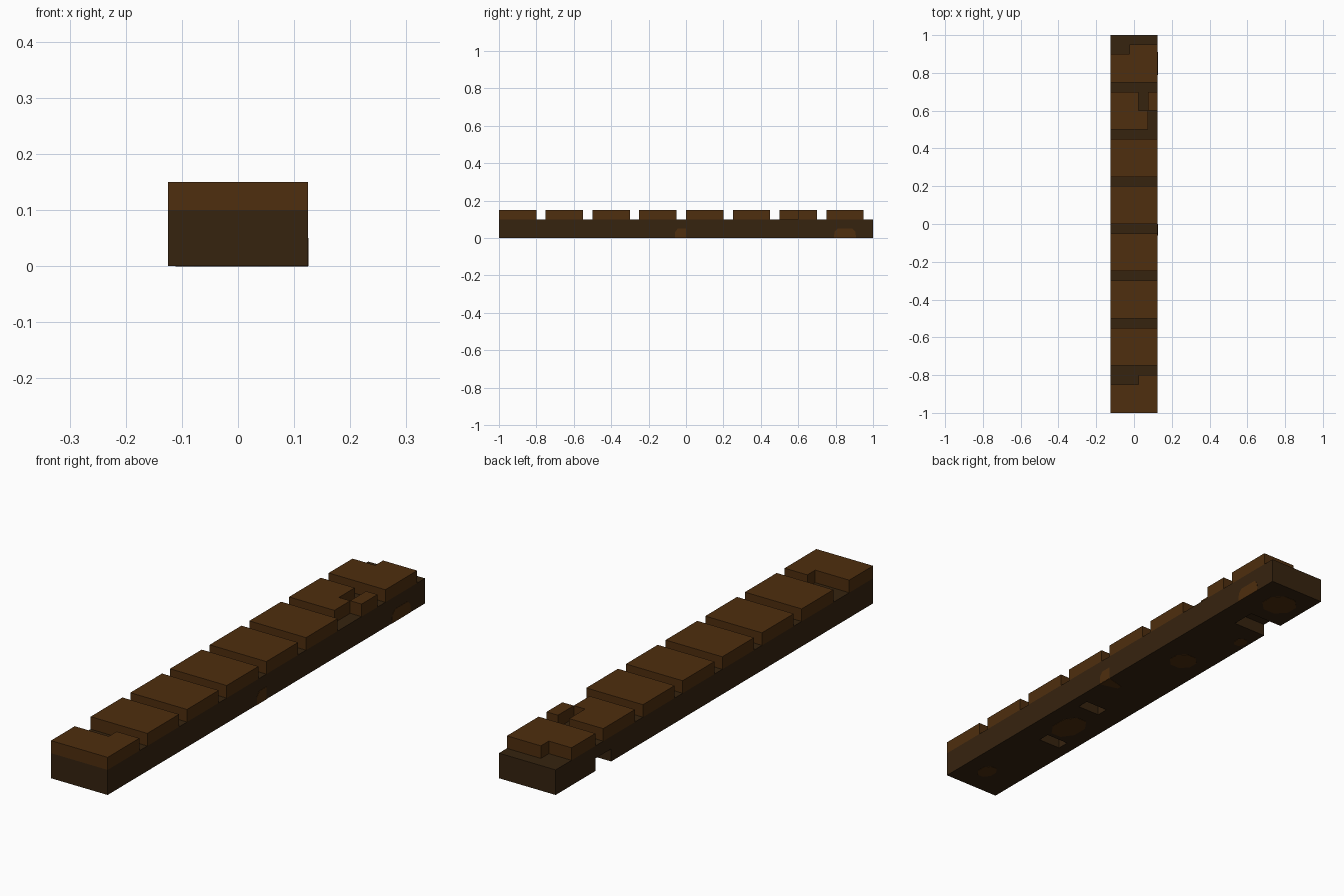
import bpy, bmesh, math
from mathutils import Vector

cube = bpy.data.objects.get("Cube")
if cube:
    bpy.data.objects.remove(cube, do_unlink=True)


def material(name, rgb):
    m = bpy.data.materials.new(name)
    m.use_nodes = True
    m.diffuse_color = (*rgb, 1)
    m.node_tree.nodes["Principled BSDF"].inputs["Base Color"].default_value = (*rgb, 1)
    return m


DARK = material("dark wood", (0.0369, 0.0168, 0.0048))
BROWN = material("brown wood", (0.0762, 0.0273, 0.0044))


def prism(name, outline, low, high, mat, sideways=False):
    """Extrude an outline: (x, y) along z, or (y, z) along x when sideways."""
    bm = bmesh.new()
    place = (lambda a, b: (low, a, b)) if sideways else (lambda a, b: (a, b, low))
    face = bm.faces.new([bm.verts.new(place(a, b)) for a, b in outline])
    ext = bmesh.ops.extrude_face_region(bm, geom=[face])
    verts = [g for g in ext["geom"] if isinstance(g, bmesh.types.BMVert)]
    step = Vector((high - low, 0, 0)) if sideways else Vector((0, 0, high - low))
    bmesh.ops.translate(bm, verts=verts, vec=step)
    bmesh.ops.recalc_face_normals(bm, faces=bm.faces)
    mesh = bpy.data.meshes.new(name)
    bm.to_mesh(mesh)
    bm.free()
    mesh.materials.append(mat)
    obj = bpy.data.objects.new(name, mesh)
    bpy.context.collection.objects.link(obj)
    return obj


def rect(x0, x1, y0, y1):
    return [(x0, y0), (x1, y0), (x1, y1), (x0, y1)]


W = 0.125          # half width of the beam
BASE, TOP = 0.1, 0.15

# Beam, with an edge notch and two pits cut into the underside
beam = prism("beam", rect(-W, W, -1, 1), 0, BASE, DARK)
cuts = [(-0.2, 0.025, 0.65, 0.75), (-0.075, 0.025, -0.55, -0.5), (-0.025, 0.075, -0.25, -0.2)]
for cut in cuts:
    cutter = prism("cutter", rect(*cut), -0.05, 0.05, DARK)
    cutter.hide_render = True
    mod = beam.modifiers.new("cut", "BOOLEAN")
    mod.operation = "DIFFERENCE"
    mod.solver = "EXACT"
    mod.object = cutter
    bpy.context.view_layer.objects.active = beam
    bpy.ops.object.modifier_apply(modifier=mod.name)
    bpy.data.objects.remove(cutter, do_unlink=True)

# Raised planks; three have broken corners
broken = {
    0: [(-W, -1), (W, -1), (W, -0.8), (0.025, -0.8), (0.025, -0.85), (-W, -0.85)],
    6: [(-W, 0.5), (0.075, 0.5), (0.075, 0.6), (0.025, 0.6), (0.025, 0.7), (-W, 0.7)],
    7: [(-W, 0.75), (W, 0.75), (W, 0.95), (-0.025, 0.95), (-0.025, 0.9), (-W, 0.9)],
}
for i in range(8):
    y = -1 + 0.25 * i
    prism(f"plank_{i + 1}", broken.get(i, rect(-W, W, y, y + 0.2)), BASE, TOP, BROWN)
prism("plank_chip", rect(0.075, W, 0.6, 0.7), BASE, TOP, BROWN)


# Worn brown patches on the underside
def blob(cx, cy, rx, ry, n=8):
    return [(cx + rx * math.cos((k + 0.5) * math.tau / n),
             cy + ry * math.sin((k + 0.5) * math.tau / n)) for k in range(n)]


patches = [(0.023, -0.875, 0.035, 0.045), (0.0, -0.4, 0.06, 0.085),
           (-0.01, 0.29, 0.055, 0.055), (-0.015, 0.875, 0.07, 0.07),
           (-0.088, 0.55, 0.025, 0.03)]
for i, p in enumerate(patches):
    prism(f"under_patch_{i + 1}", blob(*p), -0.001, 0.002, BROWN)
prism("under_edge_patch", [(W, -0.06), (W, 0), (0.05, -0.02), (0.05, -0.04)], -0.001, 0.002, BROWN)

# Worn patches low on the left side
prism("side_patch_1", [(-0.06, 0), (0, 0), (0, 0.05), (-0.045, 0.05), (-0.06, 0.03)],
      W - 0.002, W + 0.001, BROWN, True)
prism("side_patch_2", [(0.79, 0), (0.91, 0), (0.905, 0.035), (0.89, 0.05), (0.81, 0.05), (0.795, 0.035)],
      W - 0.002, W + 0.001, BROWN, True)
